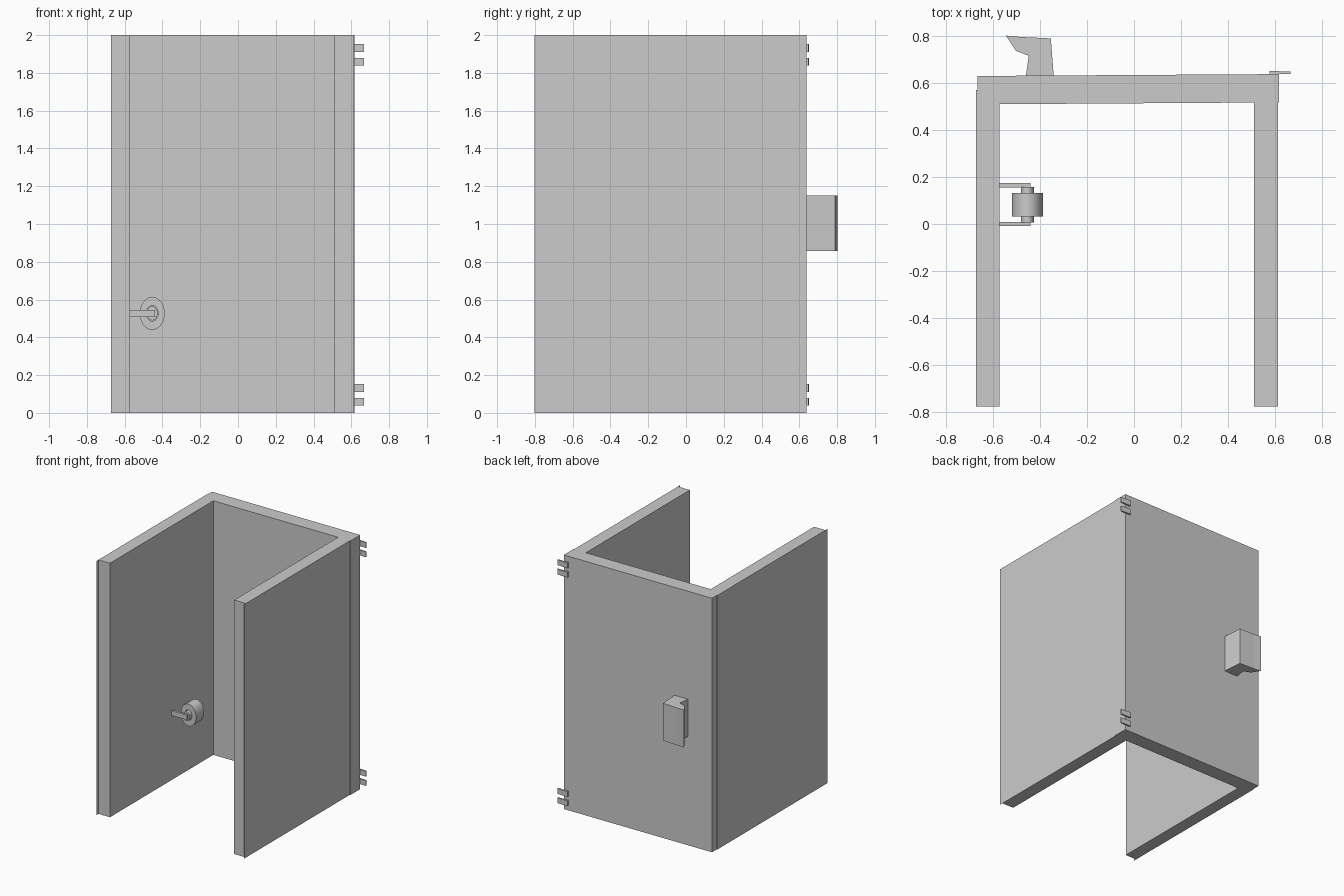
import bpy, bmesh, math
from mathutils import Matrix, Vector

cube = bpy.data.objects.get("Cube")
if cube:
    bpy.data.objects.remove(cube, do_unlink=True)

HEIGHT = 2.0


def finish(name, bm, recalc=True):
    if recalc:
        bmesh.ops.recalc_face_normals(bm, faces=bm.faces)
    mesh = bpy.data.meshes.new(name)
    bm.to_mesh(mesh)
    bm.free()
    obj = bpy.data.objects.new(name, mesh)
    bpy.context.collection.objects.link(obj)
    return obj


def prism(name, outline, z0, z1):
    """Extrude a plan outline upward from z0 to z1."""
    bm = bmesh.new()
    base = bm.faces.new([bm.verts.new((x, y, z0)) for x, y in outline])
    top = bmesh.ops.extrude_face_region(bm, geom=[base])["geom"]
    bmesh.ops.translate(bm, vec=(0, 0, z1 - z0),
                        verts=[v for v in top if isinstance(v, bmesh.types.BMVert)])
    return finish(name, bm)


def box(name, x0, x1, y0, y1, z0, z1):
    return prism(name, [(x0, y0), (x1, y0), (x1, y1), (x0, y1)], z0, z1)


def sheet(name, x, y0, y1):
    """Thin vertical edge strip lying along a wall's outer face."""
    bm = bmesh.new()
    bm.faces.new([bm.verts.new((x, y, z)) for y, z in
                  ((y0, 0), (y1, 0), (y1, HEIGHT), (y0, HEIGHT))])
    return finish(name, bm, recalc=False)


def ring(name, inner, outer, y0, y1, center, stretch):
    """Revolve a rectangle about the y axis, stretched vertically."""
    bm = bmesh.new()
    corners = [(inner, y0), (outer, y0), (outer, y1), (inner, y1)]
    verts = [bm.verts.new((r, y, 0)) for r, y in corners]
    edges = [bm.edges.new((verts[i], verts[(i + 1) % 4])) for i in range(4)]
    bmesh.ops.spin(bm, geom=verts + edges, cent=(0, 0, 0), axis=(0, 1, 0),
                   angle=math.tau, steps=40, use_merge=True)
    bmesh.ops.remove_doubles(bm, verts=bm.verts, dist=1e-5)
    bmesh.ops.transform(bm, verts=bm.verts,
                        matrix=Matrix.Translation(center) @ Matrix.Diagonal((1, 1, stretch, 1)))
    return smooth(finish(name, bm))


def smooth(obj):
    bpy.ops.object.select_all(action="DESELECT")
    obj.select_set(True)
    bpy.context.view_layer.objects.active = obj
    bpy.ops.object.shade_smooth_by_angle(angle=math.radians(35))
    return obj


# Side walls with their projecting edge strips
FRONT = -0.776
box("right_wall", -0.672, -0.572, FRONT, 0.57, 0, HEIGHT)
box("left_wall", 0.51, 0.613, FRONT, 0.517, 0, HEIGHT)
sheet("right_edge_strip", -0.672, -0.802, FRONT)
sheet("left_edge_strip", 0.613, -0.802, FRONT)

# Slightly skewed door closing the back
prism("door", [(-0.667, 0.57), (-0.572, 0.57), (-0.572, 0.51), (0.51, 0.517),
               (0.618, 0.517), (0.618, 0.638), (-0.667, 0.63)], 0, HEIGHT)

# Hooked door handle
prism("door_handle", [(-0.545, 0.802), (-0.503, 0.737), (-0.448, 0.716), (-0.46, 0.63),
                      (-0.342, 0.632), (-0.354, 0.79), (-0.482, 0.796)], 0.856, 1.15)

# Paired hinge leaves at the top and bottom of the door
for place, low in (("lower", 0.038), ("upper", 1.838)):
    for i in range(2):
        z = low + i * 0.073
        prism(f"{place}_hinge_leaf_{i + 1}",
              [(0.577, 0.638), (0.667, 0.638), (0.667, 0.648), (0.577, 0.652)], z, z + 0.042)

# Paper roll on a spindle between two wall arms
roll_center = Vector((-0.454, 0.082, 0.527))
ring("paper_roll", 0.031, 0.066, -0.05, 0.05, roll_center, 1.32)

bm = bmesh.new()
bmesh.ops.create_cone(bm, cap_ends=True, segments=40, radius1=0.028, radius2=0.028, depth=0.15)
bmesh.ops.transform(bm, verts=bm.verts, matrix=Matrix.Translation(roll_center)
                    @ Matrix.Diagonal((1, 1, 1.32, 1)) @ Matrix.Rotation(math.pi / 2, 4, "X"))
smooth(finish("roll_spindle", bm))

for side, y in (("front", -0.009), ("back", 0.156)):
    box(f"{side}_roll_arm", -0.575, -0.44, y, y + 0.018, 0.508, 0.546)
